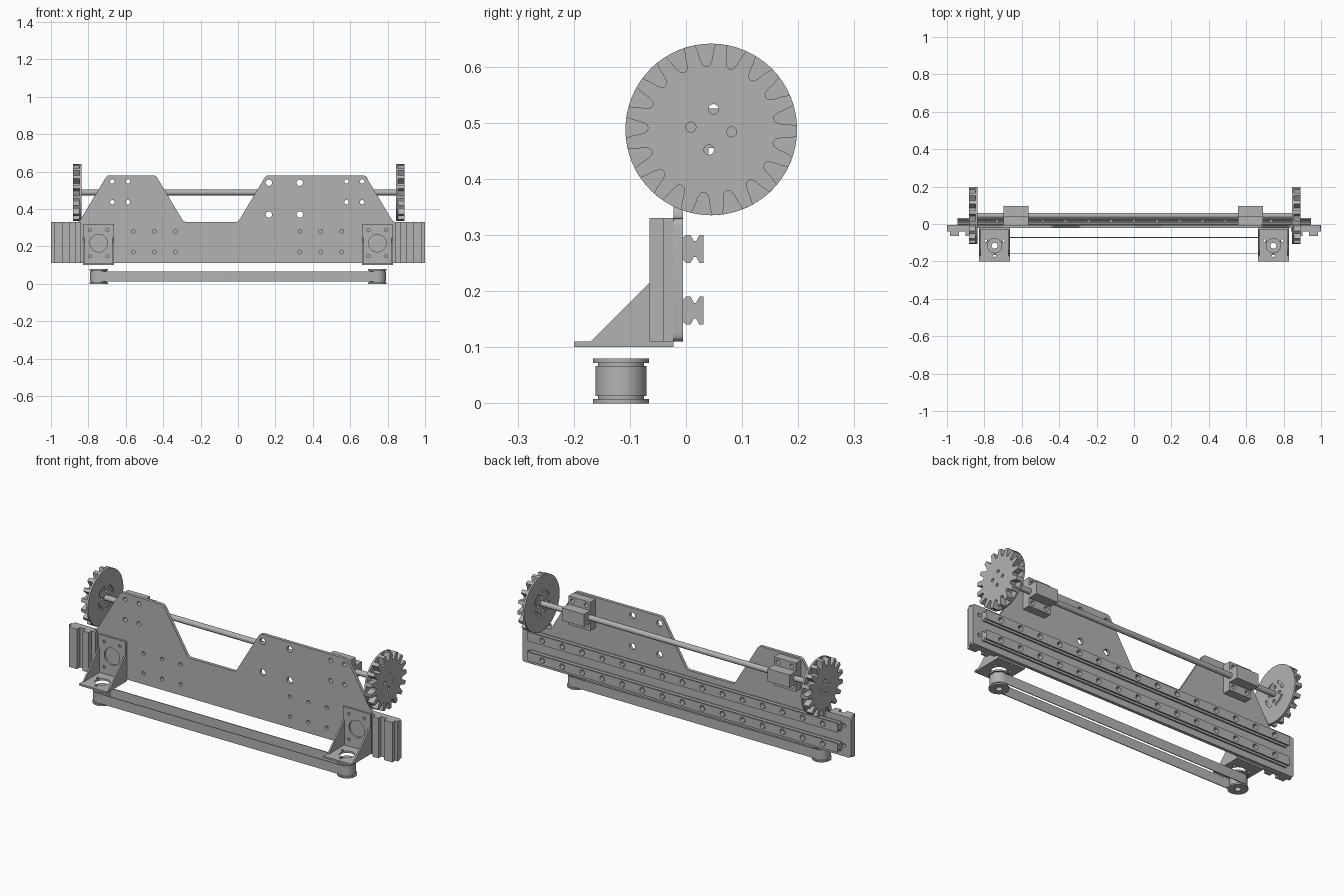
import bpy, bmesh, math
from math import sin, cos, pi
from mathutils import Matrix, Vector

if "Cube" in bpy.data.objects:
    bpy.data.objects.remove(bpy.data.objects["Cube"])

grey = bpy.data.materials.new("machined_grey")
grey.use_nodes = True
colour = (0.45, 0.45, 0.45, 1)
grey.diffuse_color = colour
grey.node_tree.nodes["Principled BSDF"].inputs["Base Color"].default_value = colour

# Columns give the world direction of profile u, profile v and thickness
PLANES = {"XY": Matrix.Identity(4),
          "XZ": Matrix(((1, 0, 0, 0), (0, 0, -1, 0), (0, 1, 0, 0), (0, 0, 0, 1))),
          "YZ": Matrix(((0, 0, 1, 0), (1, 0, 0, 0), (0, 1, 0, 0), (0, 0, 0, 1)))}
AXIS = {"XY": (0, 0, 1), "XZ": (0, 1, 0), "YZ": (1, 0, 0)}


def circle(u, v, r, n=24):
    return [(u + r * cos(2 * pi * i / n), v + r * sin(2 * pi * i / n)) for i in range(n)]


def rect(u0, u1, v0, v1):
    return [(u0, v0), (u1, v0), (u1, v1), (u0, v1)]


def rounded(points, r):
    pts = [Vector(p) for p in points]
    out = []
    for i, p in enumerate(pts):
        a = p + (pts[i - 1] - p).normalized() * r
        b = p + (pts[(i + 1) % len(pts)] - p).normalized() * r
        out += [a * (1 - t) ** 2 + p * 2 * t * (1 - t) + b * t * t
                for t in (0, 0.25, 0.5, 0.75, 1)]
    return out


def slab(name, plane, outline, lo, hi, holes=()):
    """Extrude a filled outline with holes from lo to hi across its plane."""
    curve = bpy.data.curves.new(name, "CURVE")
    curve.dimensions = "2D"
    curve.fill_mode = "BOTH"
    curve.extrude = abs(hi - lo) / 2
    for loop in [outline, *holes]:
        spline = curve.splines.new("POLY")
        spline.points.add(len(loop) - 1)
        for point, (u, v) in zip(spline.points, loop):
            point.co = (u, v, 0, 1)
        spline.use_cyclic_u = True
    temp = bpy.data.objects.new("temp", curve)
    bpy.context.collection.objects.link(temp)
    graph = bpy.context.evaluated_depsgraph_get()
    mesh = bpy.data.meshes.new_from_object(temp.evaluated_get(graph))
    bpy.data.objects.remove(temp)
    mesh.transform(Matrix.Translation(Vector(AXIS[plane]) * (lo + hi) / 2) @ PLANES[plane])
    bm = bmesh.new()
    bm.from_mesh(mesh)
    bmesh.ops.remove_doubles(bm, verts=bm.verts, dist=1e-5)
    bmesh.ops.recalc_face_normals(bm, faces=bm.faces)
    bm.to_mesh(mesh)
    bm.free()
    mesh.name = name
    mesh.materials.clear()
    mesh.materials.append(grey)
    obj = bpy.data.objects.new(name, mesh)
    bpy.context.collection.objects.link(obj)
    parts.append(obj)
    return obj


parts = []
SIDES = (("left", 1), ("right", -1))

# Main plate with two raised shoulders and bolt holes
outline = [(-1, 0.11), (1, 0.11), (1, 0.33), (0.83, 0.33), (0.68, 0.58), (0.15, 0.58),
           (0, 0.33), (-0.29, 0.33), (-0.44, 0.58), (-0.7, 0.58), (-0.85, 0.33), (-1, 0.33)]
holes = [circle(x, z, 0.01, 16) for z in (0.17, 0.28)
         for x in (-0.96, -0.56, -0.447, -0.335, 0.33, 0.443, 0.555, 0.96)]
holes += [circle(x, z, 0.017) for x in (0.165, 0.33) for z in (0.37, 0.54)]
bearing_holes = {1: [], -1: []}
BEARING_X = {1: 0.622, -1: -0.63}
for s in (1, -1):
    bearing_holes[s] = [circle(BEARING_X[s] + dx, z, 0.012, 16)
                        for dx in (-0.042, 0.042) for z in (0.436, 0.547)]
    holes += bearing_holes[s]
slab("main_plate", "XZ", rounded(outline, 0.015), -0.022, -0.005, holes)

# Linear rails with V grooves and a row of screw holes
half = [(-0.005, 0.02), (0, 0.025), (0.008, 0.025), (0.014, 0.014),
        (0.018, 0.014), (0.024, 0.025), (0.031, 0.025)]
for name, z in (("lower_rail", 0.165), ("upper_rail", 0.275)):
    profile = [(y, z + h) for y, h in half] + [(y, z - h) for y, h in reversed(half)]
    rail = slab(name, "YZ", profile, -0.945, 0.945)
    cutter_mesh = bpy.data.meshes.new("cutter")
    bm = bmesh.new()
    for i in range(15):
        place = Matrix.Translation(((i - 7) * 0.122, 0.03, z)) @ Matrix.Rotation(pi / 2, 4, "X")
        bmesh.ops.create_cone(bm, cap_ends=True, segments=16, radius1=0.015,
                              radius2=0.015, depth=0.05, matrix=place)
    bm.to_mesh(cutter_mesh)
    bm.free()
    cutter = bpy.data.objects.new("cutter", cutter_mesh)
    bpy.context.collection.objects.link(cutter)
    mod = rail.modifiers.new("screw_holes", "BOOLEAN")
    mod.operation = "DIFFERENCE"
    mod.solver = "EXACT"
    mod.object = cutter
    graph = bpy.context.evaluated_depsgraph_get()
    cut = bpy.data.meshes.new_from_object(rail.evaluated_get(graph))
    rail.modifiers.clear()
    rail.data = cut
    bpy.data.objects.remove(cutter)

# Drive shaft
AXLE_Y, AXLE_Z = 0.045, 0.488
slab("drive_shaft", "YZ", circle(AXLE_Y, AXLE_Z, 0.015), -0.87, 0.88)

# Gear outline: narrow tips and round gullets
TEETH = 17
flank = [(0.47, 0.113), (0.36, 0.115), (0.28, 0.124), (0.23, 0.14), (0.17, 0.153)]
tooth = [(-f, r) for f, r in flank] + [(f, r) for f, r in reversed(flank)]


def polar(angle, r):
    return (AXLE_Y + r * sin(angle), AXLE_Z + r * cos(angle))


TURN = math.radians(6.5)
gear_outline = [polar(TURN + 2 * pi * (i + f) / TEETH, r) for i in range(TEETH) for f, r in tooth]
gear_holes = [circle(*polar(TURN + k * pi / 2, 0.0365), 0.009, 16) for k in range(4)]
slots = []
for k in range(4):
    sweep = [TURN + k * pi / 2 + 0.3 + 0.1 * j for j in range(11)]
    slots.append([polar(a, 0.068) for a in sweep] + [polar(a, 0.054) for a in reversed(sweep)])

for side, s in SIDES:
    # Toothed wheel outside, backing disc inside with shallow slots
    inner = 0.845 if s > 0 else 0.837
    disc = circle(AXLE_Y, AXLE_Z, 0.153, 64)
    slab(side + "_gear_face", "YZ", disc, s * inner, s * (inner + 0.004), gear_holes + slots)
    slab(side + "_gear_disc", "YZ", disc, s * (inner + 0.004), s * (inner + 0.01), gear_holes)
    slab(side + "_gear_teeth", "YZ", gear_outline, s * (inner + 0.01), s * (inner + 0.044),
         gear_holes)

    # Shaft bearing: bolted flange and protruding housing
    bx = BEARING_X[s]
    slab(side + "_bearing_flange", "XZ", rect(bx - 0.067, bx + 0.067, 0.412, 0.57),
         -0.005, 0.04, bearing_holes[s])
    slab(side + "_bearing_housing", "XZ", rect(bx - 0.067, bx + 0.067, 0.455, 0.525), 0.04, 0.095)

    # Grooved end block
    block = [(0.84, -0.022), (0.84, -0.04), (0.865, -0.04), (0.865, -0.065), (0.9, -0.065),
             (0.9, -0.04), (0.935, -0.04), (0.935, -0.065), (0.985, -0.065), (0.985, -0.04),
             (1, -0.04), (1, -0.022)]
    slab(side + "_end_block", "XY", [(s * x, y) for x, y in block], 0.11, 0.33)

    # Motor bracket: back flange, base and two gussets
    mx, my = s * 0.745, -0.116
    x0, x1 = mx - 0.083, mx + 0.083
    bolts = [circle(mx + dx, z, 0.008, 16) for dx in (-0.047, 0.047) for z in (0.147, 0.287)]
    slab(side + "_bracket_back", "XZ", rect(x0, x1, 0.11, 0.32), -0.032, -0.022,
         bolts + [circle(mx, 0.217, 0.047, 32)])
    screws = [circle(mx + 0.053 * cos(a), my + 0.053 * sin(a), 0.008, 16)
              for a in (pi / 6, pi * 5 / 6, pi * 3 / 2)]
    slab(side + "_bracket_base", "XY", rect(x0, x1, -0.2, -0.022), 0.1, 0.11,
         screws + [circle(mx, my, 0.038, 32)])
    gusset = [(-0.17, 0.11), (-0.032, 0.11), (-0.032, 0.248)]
    for label, g in (("inner", x0 if s > 0 else x1 - 0.008), ("outer", x1 - 0.008 if s > 0 else x0)):
        slab(f"{side}_bracket_{label}_gusset", "YZ", gusset, g, g + 0.008)

    # Belt pulley with two rims
    bore = [circle(mx, my, 0.016)]
    for label, r, lo, hi in (("lower_rim", 0.05, 0, 0.008), ("barrel", 0.041, 0.008, 0.072),
                             ("upper_rim", 0.05, 0.072, 0.08)):
        slab(f"{side}_pulley_{label}", "XY", circle(mx, my, r, 40), lo, hi, bore)


# Belt loop around both pulleys
def stadium(r):
    arc = [-pi / 2 + pi * i / 20 for i in range(21)]
    right_end = [(0.745 + r * cos(a), -0.116 + r * sin(a)) for a in arc]
    return right_end + [(-x, -0.232 - y) for x, y in right_end]


slab("drive_belt", "XY", stadium(0.0455), 0.013, 0.066, [stadium(0.0412)])

# Smooth round walls, keep edges crisp
bpy.ops.object.select_all(action="DESELECT")
for obj in parts:
    obj.select_set(True)
bpy.context.view_layer.objects.active = parts[0]
bpy.ops.object.shade_smooth_by_angle(angle=math.radians(30))
